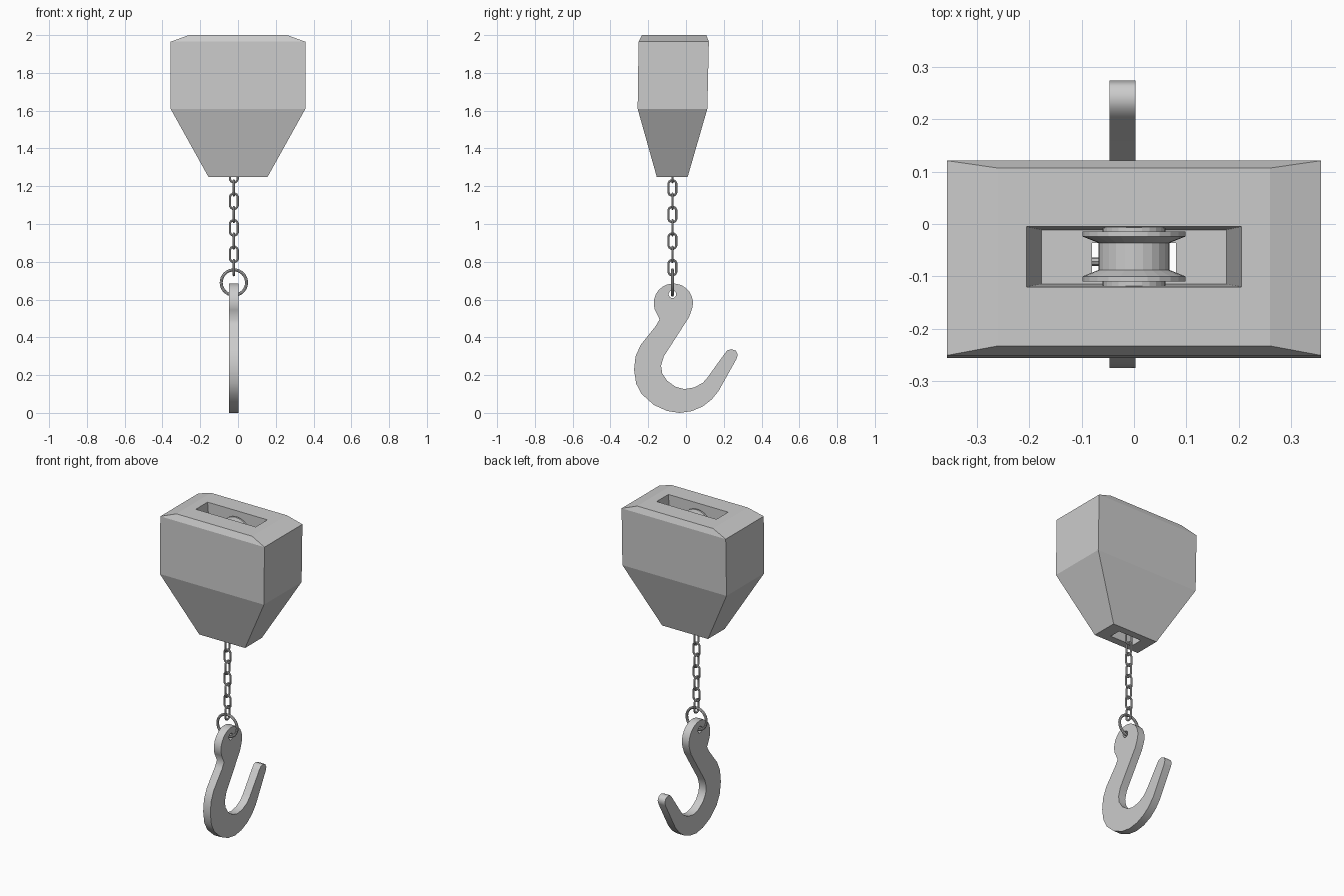
import bpy, bmesh, math
from mathutils import Vector

if "Cube" in bpy.data.objects:
    bpy.data.objects.remove(bpy.data.objects["Cube"])

CX, CY = -0.022, -0.072   # line the chain hangs on


def make_object(name, bm, smooth=False):
    bmesh.ops.recalc_face_normals(bm, faces=bm.faces)
    me = bpy.data.meshes.new(name)
    bm.to_mesh(me)
    bm.free()
    ob = bpy.data.objects.new(name, me)
    bpy.context.collection.objects.link(ob)
    if smooth:
        bpy.ops.object.select_all(action='DESELECT')
        ob.select_set(True)
        bpy.context.view_layer.objects.active = ob
        bpy.ops.object.shade_smooth_by_angle(angle=math.radians(40))
    return ob


def bridge(bm, rings, closed=False):
    """Join equal-length vertex rings with quads."""
    pairs = list(zip(rings, rings[1:])) + ([(rings[-1], rings[0])] if closed else [])
    for a, b in pairs:
        n = len(a)
        for i in range(n):
            bm.faces.new((a[i], a[(i + 1) % n], b[(i + 1) % n], b[i]))


def tube_loop(bm, path, wire, sides):
    """Closed wire swept along a loop lying in one plane."""
    c = sum(path, Vector()) / len(path)
    n = len(path)
    normal = (path[0] - c).cross(path[1] - c).normalized()
    rings = []
    for i, p in enumerate(path):
        tangent = (path[(i + 1) % n] - path[i - 1]).normalized()
        out = tangent.cross(normal)
        rings.append([bm.verts.new(p + wire * (out * math.cos(t) + normal * math.sin(t)))
                      for t in (2 * math.pi * k / sides for k in range(sides))])
    bridge(bm, rings, closed=True)


# Housing: one closed stack of rectangles, outside shell then pocket and chain hole
sections = [  # half width x, y min, y max, z
    (0.157, -0.155, 0.009, 1.25),
    (0.357, -0.256, 0.113, 1.61),
    (0.357, -0.251, 0.121, 1.965),
    (0.26, -0.233, 0.107, 2.0),
    (0.205, -0.12, -0.005, 2.0),
    (0.177, -0.115, -0.011, 1.70),
    (0.08, -0.108, -0.036, 1.70),
    (0.08, -0.108, -0.036, 1.25),
]
bm = bmesh.new()
rings = [[bm.verts.new(p) for p in ((-x, a, z), (x, a, z), (x, b, z), (-x, b, z))]
         for x, a, b, z in sections]
bridge(bm, rings, closed=True)
make_object("housing", bm)

# Pulley wheel turned around the y axis
profile = [(0.06, -0.005), (0.06, -0.014), (0.098, -0.014), (0.098, -0.024),
           (0.068, -0.036), (0.068, -0.088), (0.098, -0.1), (0.098, -0.11),
           (0.06, -0.11), (0.06, -0.12)]
bm = bmesh.new()
rings = [[bm.verts.new((r * math.cos(t), y, 1.87 + r * math.sin(t)))
          for t in (2 * math.pi * k / 24 for k in range(24))] for r, y in profile]
bridge(bm, rings)
bm.faces.new(rings[0])
bm.faces.new(rings[-1])
make_object("pulley", bm)

# Chain: links turned a quarter each time, running up into the housing
bm = bmesh.new()
for i in range(12):
    z = 0.769 + 0.0703 * i
    path = []
    for k in range(12):
        t = 2 * math.pi * (k + 0.5) / 12
        side = 0.021 * math.cos(t)
        up = 0.021 * math.sin(t) + math.copysign(0.02, math.sin(t))
        path.append(Vector((CX, CY + side, z + up)) if i % 2 == 0
                    else Vector((CX + side, CY, z + up)))
    tube_loop(bm, path, 0.006, 8)
make_object("chain", bm, smooth=True)

# Ring between the chain and the hook
bm = bmesh.new()
tube_loop(bm, [Vector((CX + 0.067 * math.cos(t), CY, 0.69 + 0.067 * math.sin(t)))
               for t in (2 * math.pi * k / 32 for k in range(32))], 0.008, 8)
make_object("hook_ring", bm, smooth=True)

# Hook: flat outline (y, z) with a rounded eye, filled and given thickness
outline = [(-0.067 + 0.104 * math.cos(a), 0.581 + 0.104 * math.sin(a))
           for a in (math.radians(-25 + 15 * k) for k in range(16))]
outline += [(-0.14, 0.495), (-0.16, 0.46), (-0.24, 0.36), (-0.267, 0.3),
            (-0.275, 0.228), (-0.264, 0.155), (-0.235, 0.1), (-0.17, 0.042),
            (-0.1, 0.01), (-0.034, 0.0), (0.03, 0.009), (0.09, 0.035),
            (0.135, 0.07), (0.172, 0.115), (0.267, 0.285), (0.274, 0.308),
            (0.264, 0.329), (0.242, 0.337), (0.22, 0.332), (0.204, 0.313),
            (0.116, 0.19), (0.09, 0.16), (0.045, 0.135), (-0.008, 0.126),
            (-0.055, 0.138), (-0.1, 0.17), (-0.126, 0.21), (-0.132, 0.25),
            (-0.117, 0.3), (0.015, 0.505)]
hole = [(CY + 0.02 * math.cos(t), 0.628 + 0.02 * math.sin(t))
        for t in (2 * math.pi * k / 16 for k in range(16))]
curve = bpy.data.curves.new("hook", 'CURVE')
curve.dimensions = '2D'
curve.fill_mode = 'BOTH'
curve.extrude = 0.0245
for pts in (outline, hole):
    spline = curve.splines.new('POLY')
    spline.points.add(len(pts) - 1)
    for point, (u, v) in zip(spline.points, pts):
        point.co = (u, v, 0, 1)
    spline.use_cyclic_u = True
hook = bpy.data.objects.new("hook", curve)
bpy.context.collection.objects.link(hook)
hook.location.x = CX
hook.rotation_euler = (math.pi / 2, 0, math.pi / 2)
bpy.ops.object.select_all(action='DESELECT')
hook.select_set(True)
bpy.context.view_layer.objects.active = hook
bpy.ops.object.convert(target='MESH')
